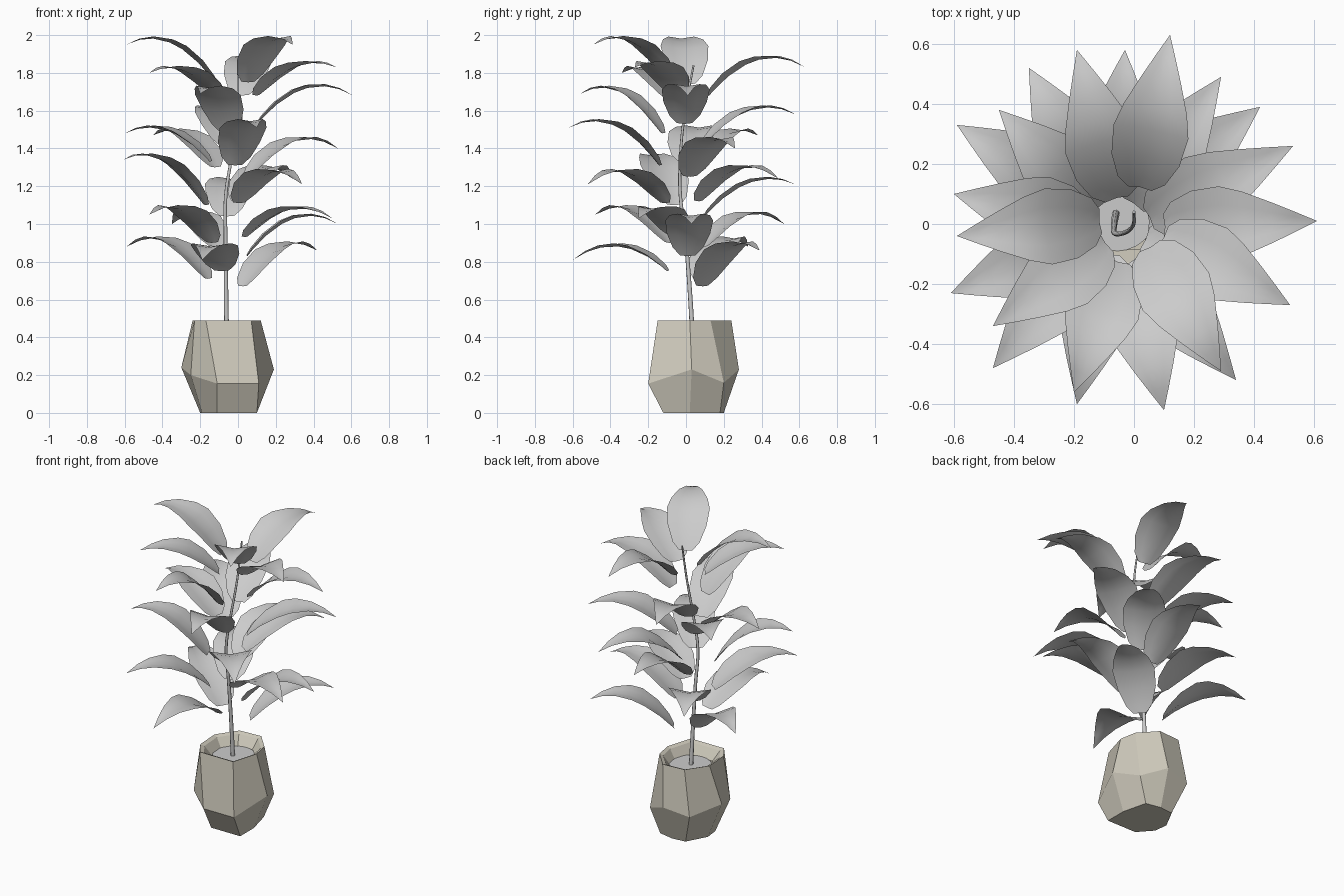
import bpy, bmesh, math
from mathutils import Vector

if "Cube" in bpy.data.objects:
    bpy.data.objects.remove(bpy.data.objects["Cube"])


def make_object(name, verts, faces, smooth=False, mat=None):
    me = bpy.data.meshes.new(name)
    me.from_pydata([tuple(v) for v in verts], [], faces)
    bm = bmesh.new()
    bm.from_mesh(me)
    bmesh.ops.remove_doubles(bm, verts=bm.verts, dist=1e-4)
    bmesh.ops.recalc_face_normals(bm, faces=bm.faces)
    bm.to_mesh(me)
    bm.free()
    for p in me.polygons:
        p.use_smooth = smooth
    ob = bpy.data.objects.new(name, me)
    bpy.context.collection.objects.link(ob)
    if mat:
        me.materials.append(mat)
    return ob


def lerp_table(table, t):
    for (t0, a), (t1, b) in zip(table, table[1:]):
        if t <= t1:
            f = max(0, (t - t0) / (t1 - t0))
            return a + (b - a) * f
    return table[-1][1]


# Faceted pot: bottom, uneven belly and rim loops, then the sloped inner lip
stone = bpy.data.materials.new("pot_stone")
stone.diffuse_color = (0.62, 0.59, 0.50, 1)
stone.use_nodes = True
stone.node_tree.nodes["Principled BSDF"].inputs["Base Color"].default_value = stone.diffuse_color
bottom = [(0.10, -0.12), (0.10, 0.02), (0.06, 0.18), (-0.04, 0.20),
          (-0.13, 0.19), (-0.20, 0.06), (-0.19, -0.03), (-0.11, -0.12)]
belly = [(0.11, -0.20, .155), (0.19, 0.03, .23), (0.12, 0.20, .16), (-0.03, 0.28, .23),
         (-0.20, 0.25, .20), (-0.30, 0.06, .24), (-0.25, -0.10, .20), (-0.11, -0.20, .155)]
rim = [(0.07, -0.15), (0.12, 0.02), (0.10, 0.13), (0.0, 0.24),
       (-0.15, 0.23), (-0.24, 0.10), (-0.23, -0.06), (-0.17, -0.15)]
cx, cy = -0.055, 0.04


def inset(loop, k, z):
    return [(cx + (x - cx) * k, cy + (y - cy) * k, z) for x, y in loop]


loops = [inset(bottom, 1, 0), belly, inset(rim, 1, .49), inset(rim, .88, .48), inset(rim, .66, .42)]
n = len(rim)
faces = [(r * n + i, r * n + (i + 1) % n, (r + 1) * n + (i + 1) % n, (r + 1) * n + i)
         for r in range(len(loops) - 1) for i in range(n)]
faces.append(tuple(reversed(range(n))))
make_object("pot", [v for l in loops for v in l], faces, mat=stone)

# Soil disc
bpy.ops.mesh.primitive_cylinder_add(vertices=24, radius=0.13, depth=0.03, location=(cx, cy, 0.412))
bpy.context.object.name = "soil"

# Curved trunk
axis = [(.40, Vector((-.06, .035))), (.65, Vector((-.063, .02))), (.95, Vector((-.066, -.005))),
        (1.15, Vector((-.065, -.03))), (1.35, Vector((-.035, -.03))),
        (1.60, Vector((-.003, -.005))), (1.84, Vector((0, .04)))]
cu = bpy.data.curves.new("trunk", 'CURVE')
cu.dimensions = '3D'
cu.bevel_depth = 0.013
cu.bevel_resolution = 2
cu.use_fill_caps = True
cu.resolution_u = 4
sp = cu.splines.new('BEZIER')
sp.bezier_points.add(len(axis) - 1)
for bp, (z, p) in zip(sp.bezier_points, axis):
    bp.co = (p.x, p.y, z)
    bp.handle_left_type = bp.handle_right_type = 'AUTO'
    bp.radius = 1.0 - 0.6 * (z - .4) / 1.44
bpy.context.collection.objects.link(bpy.data.objects.new("trunk", cu))

# Leaves: arched, slightly cupped blades with a blunt base and a straight-sided pointed tip
half_width = [(0, .04), (.06, .08), (.2, .115), (.38, .127), (.52, .107), (.7, .068), (.85, .034), (1, .0)]
steps = [u for u, w in half_width]


def leaf(name, x, y, z, rise, arch=.45):
    tip = Vector((x, y, z))
    c = lerp_table(axis, z - rise)
    d = (tip.xy - c).normalized()
    start = c + d * 0.115
    side = Vector((-d.y, d.x, 0))

    def rib(u):
        p = start.lerp(tip.xy, u)
        return Vector((p.x, p.y, z - rise * (1 - u) + arch * u * (1 - u)))

    verts, faces = [], []
    for u in steps:
        tangent = (rib(u + .01) - rib(u - .01)).normalized()
        up = tangent.cross(side)
        if up.z < 0:
            up = -up
        w = lerp_table(half_width, u)
        for s in (-1, -.5, 0, .5, 1):
            verts.append(rib(u) + side * (s * w) + up * (abs(s) * w * .16))
    for r in range(len(steps) - 1):
        for i in range(4):
            a = r * 5 + i
            faces.append((a, a + 1, a + 6, a + 5))
    make_object(name, verts, faces, smooth=True)


# Tip position, height gained from base to tip, optional arch
tips = [(-.59, -.04, 1.95, .21), (.29, -.49, 1.95, .20), (.12, .63, 1.83, .15),
        (-.47, -.34, 1.80, .15, .34), (.52, -.27, 1.83, .15, .32), (.61, .01, 1.68, .15),
        (-.20, -.56, 1.69, .21), (-.19, .58, 1.58, .17, .42), (.10, -.62, 1.51, .20),
        (-.60, .10, 1.48, .15, .36), (-.45, .38, 1.47, .17, .36), (.53, .26, 1.40, .15),
        (-.61, -.23, 1.34, .24), (.34, -.52, 1.21, .10), (.29, .49, 1.24, .12),
        (-.03, .58, 1.21, .17, .38), (.50, -.25, 1.03, .10, .38), (.53, .03, 1.00, .17),
        (-.47, -.48, 1.05, .15, .40), (-.35, .52, 1.00, .12, .42), (-.59, .33, .88, .17),
        (.42, .39, .86, .19), (-.19, -.60, .81, .06, .40)]
for i, t in enumerate(tips):
    leaf(f"leaf_{i + 1:02d}", *t)
